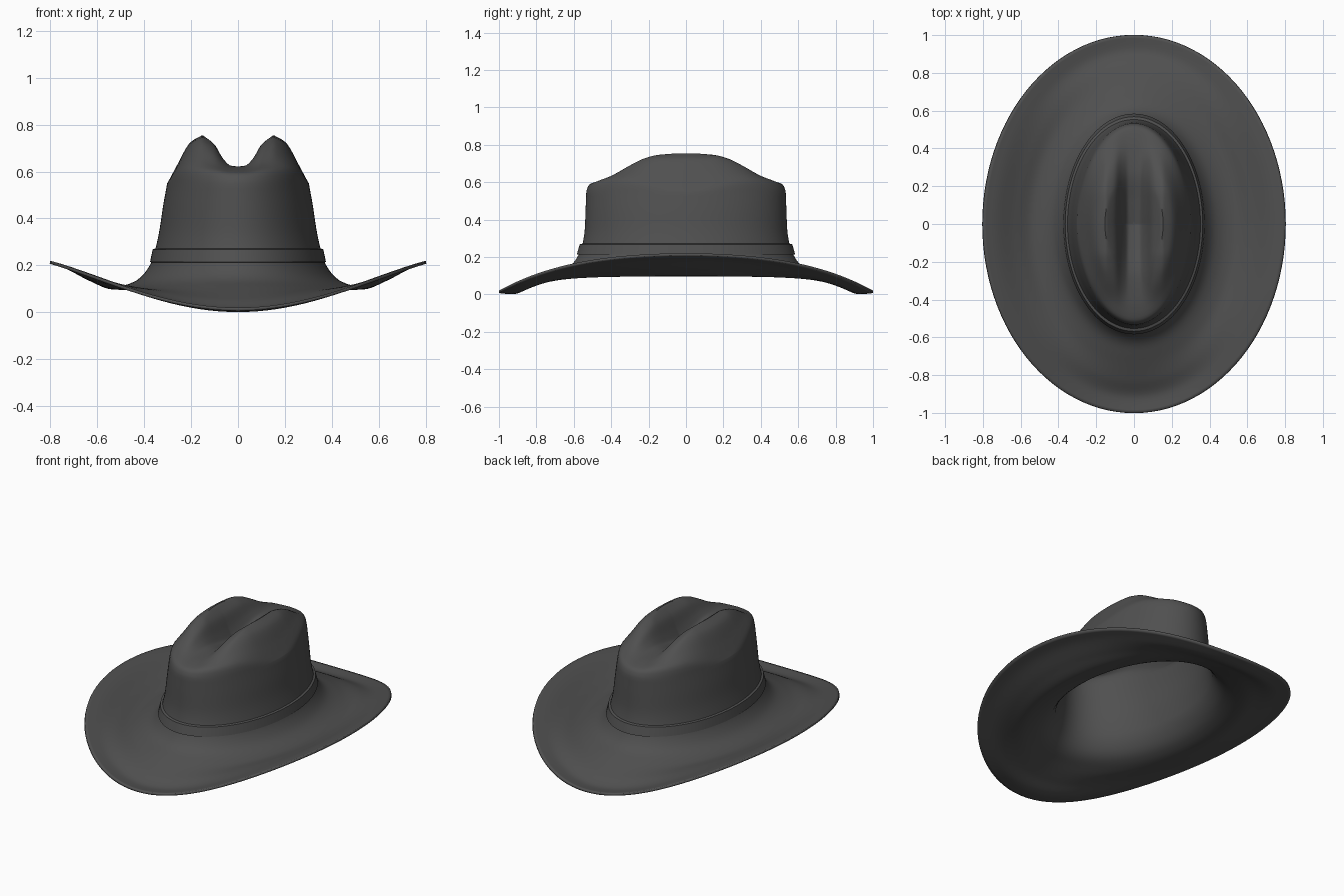
import bpy, bmesh
from math import sin, cos, pi

if "Cube" in bpy.data.objects:
    bpy.data.objects.remove(bpy.data.objects["Cube"])

N = 112  # segments around the hat


def curve(pts, t):
    """Smooth monotone interpolation through (t, value) points."""
    if t <= pts[0][0]:
        return pts[0][1]
    if t >= pts[-1][0]:
        return pts[-1][1]
    d = [(b[1] - a[1]) / (b[0] - a[0]) for a, b in zip(pts, pts[1:])]
    m = [d[0]] + [2 * p * q / (p + q) if p * q > 0 else 0 for p, q in zip(d, d[1:])] + [d[-1]]
    for i in range(len(d)):
        (t0, v0), (t1, v1) = pts[i], pts[i + 1]
        if t <= t1:
            h = t1 - t0
            s = (t - t0) / h
            return ((2*s**3 - 3*s**2 + 1) * v0 + (s**3 - 2*s**2 + s) * h * m[i]
                    + (3*s**2 - 2*s**3) * v1 + (s**3 - s**2) * h * m[i + 1])


def loft(name, rings, tip=None, closed=False):
    """Skin a list of rings (each a list of points), optionally to a tip."""
    bm = bmesh.new()
    rows = [[bm.verts.new(p) for p in r] for r in rings]
    pairs = list(zip(rows, rows[1:]))
    if closed:
        pairs.append((rows[-1], rows[0]))
    for a, b in pairs:
        for j in range(N):
            k = (j + 1) % N
            bm.faces.new((a[j], a[k], b[k], b[j]))
    if tip:
        v = bm.verts.new(tip)
        for j in range(N):
            bm.faces.new((rows[-1][j], rows[-1][(j + 1) % N], v))
    me = bpy.data.meshes.new(name)
    bm.to_mesh(me)
    bm.free()
    ob = bpy.data.objects.new(name, me)
    bpy.context.collection.objects.link(ob)
    mat = bpy.data.materials.get("dark_felt") or bpy.data.materials.new("dark_felt")
    mat.diffuse_color = (0.08, 0.08, 0.08, 1)
    mat.use_nodes = True
    mat.node_tree.nodes["Principled BSDF"].inputs["Base Color"].default_value = mat.diffuse_color
    me.materials.append(mat)
    bpy.context.view_layer.objects.active = ob
    bpy.ops.object.select_all(action='DESELECT')
    ob.select_set(True)
    bpy.ops.object.shade_smooth_by_angle(angle=0.7)
    return ob


angles = [2 * pi * j / N for j in range(N)]

# Brim: side profile curls up, front and back profile dips down
side = [(0, .22), (.07, .17), (.16, .135), (.3, .113), (.38, .11), (.6, .145), (.85, .2), (1, .22)]
front = [(0, .22), (.07, .17), (.16, .137), (.3, .11), (.6, .055), (.83, .014), (1, .02)]
rings = []
STEPS = 26
for i in range(STEPS):
    t = 1 - i / STEPS
    zs, zf = curve(side, t), curve(front, t)
    ring = []
    for a in angles:
        w = 1.39 * cos(a)**2 - .39 * cos(a)**4
        ring.append(((.365 + .435 * t) * cos(a), (.57 + .43 * t) * sin(a), zf + (zs - zf) * w))
    rings.append(ring)

# Crown wall
wall_x = [(.22, .365), (.27, .352), (.35, .335), (.45, .32), (.55, .302)]
wall_y = [(.22, .57), (.27, .553), (.35, .541), (.45, .537), (.55, .533)]
for i in range(15):
    z = .22 + .33 * i / 14
    A, B = curve(wall_x, z), curve(wall_y, z)
    rings.append([(A * cos(a), B * sin(a), z) for a in angles])

# Crown top: two ridges either side of a lengthwise crease
ridge = [(0, .756), (.15, .755), (.22, .742), (.3, .71), (.42, .64), (.48, .615), (.53, .597)]
crease = [(0, .572), (.12, .595), (.28, .622), (.4, .615), (.53, .592)]
bump = [(0, 0), (.03, .03), (.06, .27), (.1, .74), (.15, 1)]
rim_side = [(.5, 1), (.67, .85), (.87, .35), (.95, .13), (1, 0)]
rim_end = [(.9, 1), (.955, .94), (.985, .6), (1, 0)]


def top_height(x, y, q, s):
    v, r = curve(crease, abs(y)), curve(ridge, abs(y))
    h = v + (r - v) * curve(bump, abs(x))
    f = curve(rim_side, q)
    f += (curve(rim_end, q) - f) * s * s
    return .55 + (h - .55) * f


for q in [.995, .985, .97, .95, .925] + [.9 - .03 * i for i in range(30)]:
    ring = []
    for a in angles:
        x, y = .302 * q * cos(a), .533 * q * sin(a)
        ring.append((x, y, top_height(x, y, q, sin(a))))
    rings.append(ring)
hat = loft("hat_body", rings, (0, 0, .572))
sol = hat.modifiers.new("felt_thickness", 'SOLIDIFY')
sol.thickness = .013
sol.offset = -1

# Hat band around the base of the crown
section = [(.362, .567, .212), (.375, .584, .214), (.364, .568, .268), (.352, .553, .272)]
loft("hat_band", [[(A * cos(a), B * sin(a), z) for a in angles] for A, B, z in section], closed=True)
